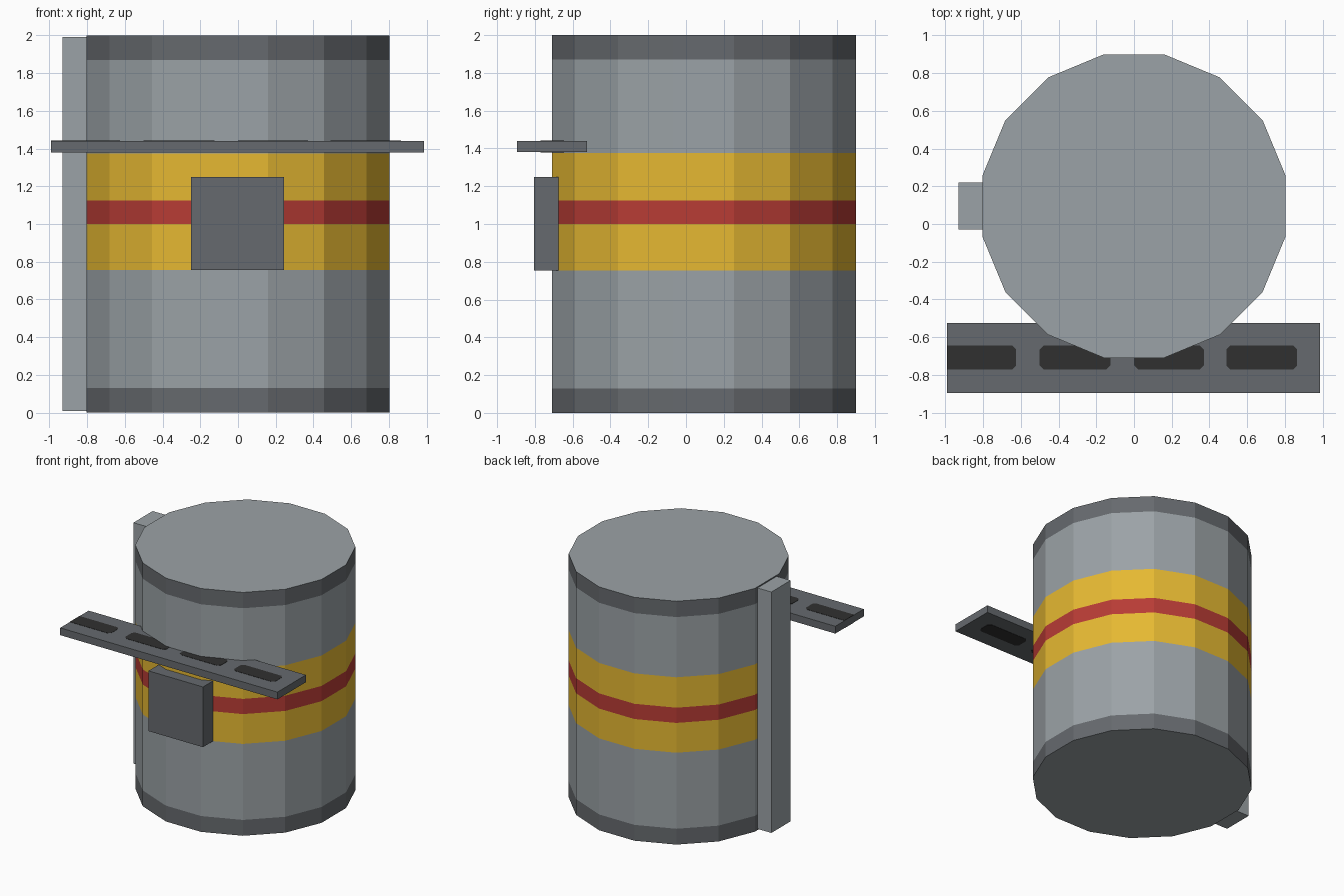
import bpy, bmesh, math

old = bpy.data.objects.get("Cube")
if old:
    bpy.data.objects.remove(old, do_unlink=True)


def material(name, rgb):
    m = bpy.data.materials.new(name)
    m.use_nodes = True
    m.diffuse_color = (*rgb, 1)
    m.node_tree.nodes["Principled BSDF"].inputs["Base Color"].default_value = (*rgb, 1)
    return m


GREY = material("light grey", (0.33, 0.365, 0.385))
DARK = material("dark grey", (0.133, 0.144, 0.156))
YELLOW = material("yellow", (0.79, 0.485, 0.032))
RED = material("red", (0.48, 0.045, 0.036))
BLACK = material("near black", (0.03, 0.03, 0.03))


def finish(name, bm, mats):
    bmesh.ops.recalc_face_normals(bm, faces=bm.faces)
    mesh = bpy.data.meshes.new(name)
    bm.to_mesh(mesh)
    bm.free()
    for m in mats:
        mesh.materials.append(m)
    ob = bpy.data.objects.new(name, mesh)
    bpy.context.collection.objects.link(ob)
    return ob


def prism(name, outline, z0, z1, mat):
    """Extrude a flat outline from z0 up to z1."""
    bm = bmesh.new()
    base = bm.faces.new([bm.verts.new((x, y, z0)) for x, y in outline])
    top = bmesh.ops.extrude_face_region(bm, geom=[base], use_keep_orig=True)
    verts = [v for v in top["geom"] if isinstance(v, bmesh.types.BMVert)]
    bmesh.ops.translate(bm, vec=(0, 0, z1 - z0), verts=verts)
    return finish(name, bm, [mat])


def box(name, x0, x1, y0, y1, z0, z1, mat):
    return prism(name, [(x0, y0), (x1, y0), (x1, y1), (x0, y1)], z0, z1, mat)


# Sixteen-sided drum, with a colour for each band of the wall
SIDES, RADIUS, CENTRE_Y = 16, 0.82, 0.095
levels = [0, 0.13, 0.755, 1.0, 1.125, 1.375, 1.87, 2]
bands = [1, 0, 2, 3, 2, 0, 1]
bm = bmesh.new()
rings = []
for z in levels:
    angles = [(i + 0.5) * math.tau / SIDES for i in range(SIDES)]
    rings.append([bm.verts.new((RADIUS * math.cos(a), CENTRE_Y + RADIUS * math.sin(a), z))
                  for a in angles])
for low, high, colour in zip(rings, rings[1:], bands):
    for i in range(SIDES):
        j = (i + 1) % SIDES
        bm.faces.new((low[i], low[j], high[j], high[i])).material_index = colour
bm.faces.new(rings[0])
bm.faces.new(rings[-1])
finish("drum", bm, [GREY, DARK, YELLOW, RED])

# Upright rail on the right side, and control box on the front
box("side_rail", -0.93, -0.78, -0.03, 0.22, 0.01, 1.99, GREY)
box("front_box", -0.25, 0.245, -0.805, -0.66, 0.755, 1.25, DARK)

# Crossbar with slots marked on its upper and lower faces
LOW, HIGH = 1.38, 1.44
box("crossbar", -0.99, 0.985, -0.895, -0.525, LOW, HIGH, DARK)
Y0, Y1, C = -0.77, -0.645, 0.02
for n, (x0, x1) in enumerate([(-0.99, -0.625), (-0.5, -0.125), (0, 0.37), (0.49, 0.865)]):
    c = 0 if n == 0 else C
    left = [(x0, Y1 - c), (x0, Y0 + c)]
    if c:
        left = [(x0 + c, Y1)] + left + [(x0 + c, Y0)]
    right = [(x1 - C, Y0), (x1, Y0 + C), (x1, Y1 - C), (x1 - C, Y1)]
    for side, z in (("upper", HIGH), ("lower", LOW)):
        prism(f"{side}_slot_{n + 1}", left + right, z - 0.002, z + 0.002, BLACK)
